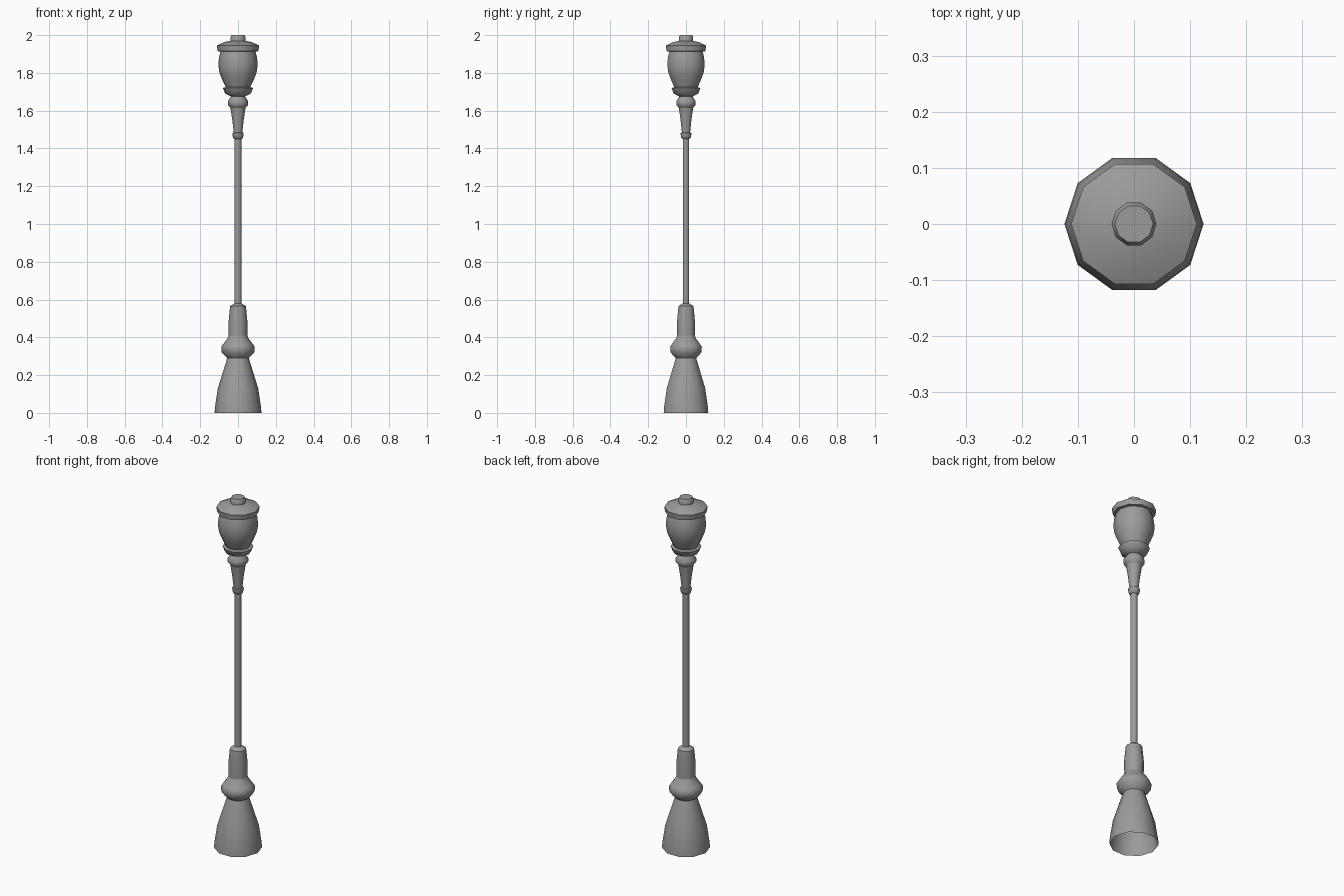
import bpy, bmesh
from math import cos, sin, pi, radians

SIDES = 10

cube = bpy.data.objects.get("Cube")
if cube:
    bpy.data.objects.remove(cube, do_unlink=True)

# Single painted-metal grey
grey = bpy.data.materials.new("grey metal")
grey.use_nodes = True
color = (0.33, 0.33, 0.33, 1)
grey.diffuse_color = color
grey.node_tree.nodes["Principled BSDF"].inputs["Base Color"].default_value = color


def lathe(name, profile, cap_top=False):
    """Turn a (radius, height) profile around the z axis."""
    bm = bmesh.new()
    rings = [[bm.verts.new((r * cos(2 * pi * i / SIDES), r * sin(2 * pi * i / SIDES), z))
              for i in range(SIDES)] for r, z in profile]
    for low, high in zip(rings, rings[1:]):
        for i in range(SIDES):
            j = (i + 1) % SIDES
            bm.faces.new((low[i], low[j], high[j], high[i]))
    if cap_top:
        bm.faces.new(rings[-1])
    mesh = bpy.data.meshes.new(name)
    bm.to_mesh(mesh)
    bm.free()
    mesh.materials.append(grey)
    mesh.shade_smooth()
    mesh.set_sharp_from_angle(angle=radians(48))
    obj = bpy.data.objects.new(name, mesh)
    bpy.context.collection.objects.link(obj)
    return obj


# Flared foot, open underneath
lathe("base", [(0.124, 0), (0.122, 0.03), (0.107, 0.13), (0.082, 0.21), (0.057, 0.29)])

# Rounded collar and the sleeve above it
lathe("base_collar", [(0.057, 0.29), (0.086, 0.32), (0.088, 0.35), (0.078, 0.365),
                      (0.055, 0.395), (0.049, 0.41)])
lathe("base_sleeve", [(0.049, 0.41), (0.050, 0.48), (0.042, 0.565), (0.018, 0.58)])

# Slim pole
lathe("pole", [(0.018, 0.57), (0.018, 1.46)])

# Small ring and tapered neck under the lamp
lathe("neck_ring", [(0.018, 1.45), (0.026, 1.455), (0.030, 1.475), (0.030, 1.482), (0.023, 1.485)])
lathe("neck", [(0.023, 1.485), (0.030, 1.55), (0.040, 1.615)])
lathe("neck_collar", [(0.040, 1.615), (0.053, 1.63), (0.054, 1.65), (0.037, 1.675)])
lathe("lamp_cup", [(0.037, 1.675), (0.068, 1.69), (0.080, 1.72), (0.063, 1.725)])

# Barrel-shaped lamp housing
lathe("lamp_housing", [(0.063, 1.72), (0.082, 1.76), (0.098, 1.80), (0.104, 1.84),
                       (0.101, 1.88), (0.092, 1.915)])

# Lid with a flared rim and a stub finial
lathe("lid", [(0.092, 1.913), (0.108, 1.915), (0.112, 1.945), (0.075, 1.962), (0.040, 1.97)])
lathe("finial", [(0.040, 1.968), (0.040, 1.99), (0.034, 2.0)], cap_top=True)
